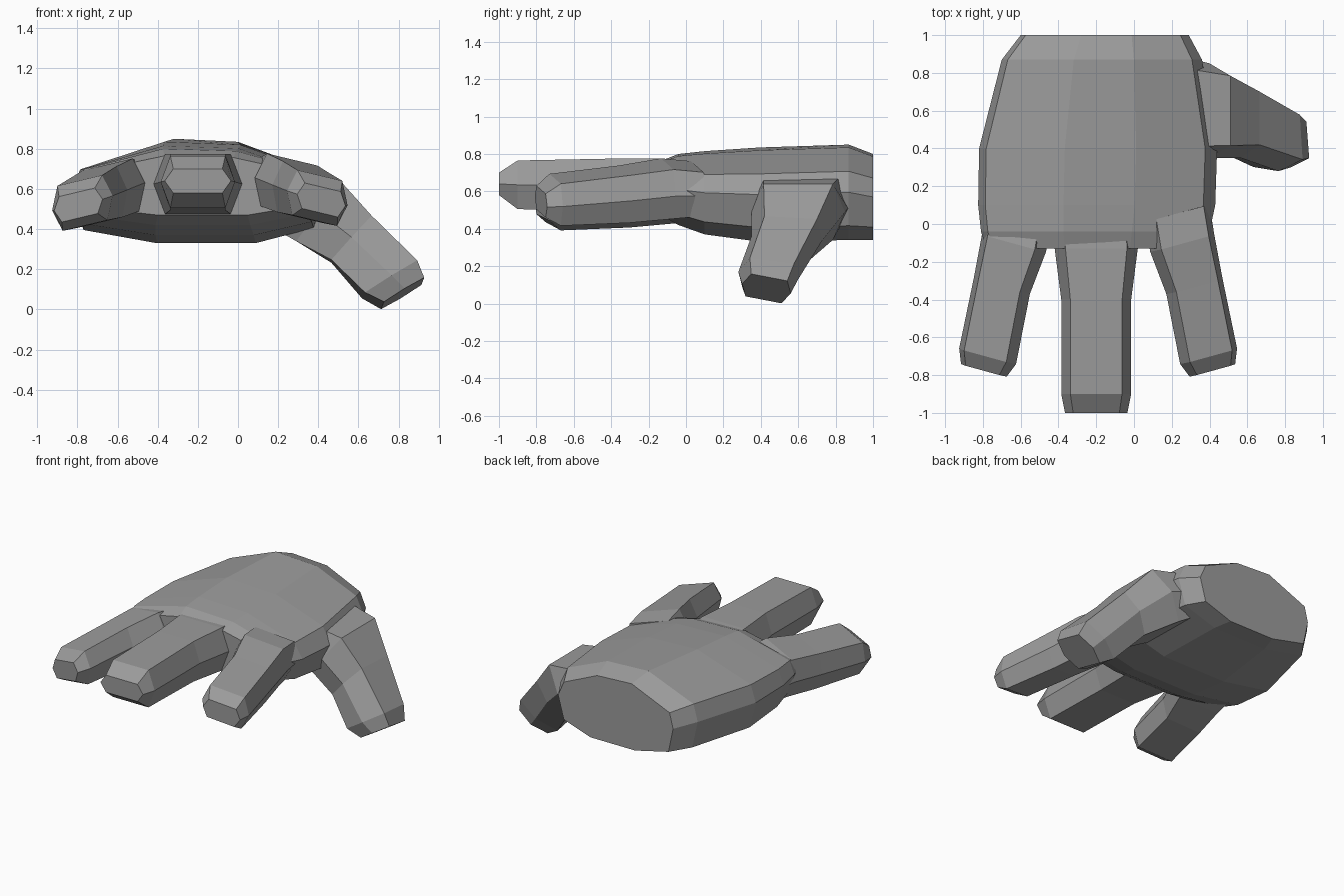
import bpy, bmesh
from mathutils import Vector
from math import radians, sin, cos

if "Cube" in bpy.data.objects:
    bpy.data.objects.remove(bpy.data.objects["Cube"])

grey = bpy.data.materials.new("glove_grey")
grey.diffuse_color = (0.33, 0.33, 0.33, 1)
grey.use_nodes = True
grey.node_tree.nodes["Principled BSDF"].inputs["Base Color"].default_value = grey.diffuse_color


def loft(name, rings):
    """Skin a list of equal-length point rings and cap both ends."""
    bm = bmesh.new()
    loops = [[bm.verts.new(p) for p in r] for r in rings]
    for a, b in zip(loops, loops[1:]):
        n = len(a)
        for i in range(n):
            j = (i + 1) % n
            bm.faces.new((a[i], a[j], b[j], b[i]))
    bm.faces.new(loops[0][::-1])
    bm.faces.new(loops[-1])
    bmesh.ops.recalc_face_normals(bm, faces=bm.faces)
    mesh = bpy.data.meshes.new(name)
    bm.to_mesh(mesh)
    bm.free()
    mesh.materials.append(grey)
    ob = bpy.data.objects.new(name, mesh)
    bpy.context.collection.objects.link(ob)
    return ob


def hexagon(c, a, b, flat=0.74):
    """Six-sided section: side points at +-a, flats at +-b."""
    c, a, b = Vector(c), Vector(a), Vector(b)
    return [c - a, c - a * flat + b, c + a * flat + b,
            c + a, c + a * flat - b, c - a * flat - b]


# Palm: one ten-sided profile scaled along the hand
PROFILE = [(0, .5), (.03, .73), (.36, 1), (.66, .97), (.95, .72),
           (1, .5), (.95, .15), (.72, 0), (.33, 0), (.04, .13)]
PALM = [(1, -.60, .29, .34, .80), (.87, -.70, .36, .34, .85),
        (.40, -.82, .44, .33, .835), (.10, -.825, .43, .37, .815),
        (-.04, -.81, .40, .42, .80), (-.13, -.78, .37, .47, .765)]
hand = loft("hand", [[(xl + (xr - xl) * f, y, zb + (zt - zb) * g) for f, g in PROFILE]
                     for y, xl, xr, zb, zt in PALM])


def finger(name, rings, yaw=0, roll=0, mirror=False, lift=0):
    """Rings are (x, y, z, half width, half height)."""
    across = Vector((cos(yaw) * cos(roll), sin(yaw), sin(roll)))
    up = Vector((-sin(roll) * .5, 0, cos(roll)))
    pts = [hexagon((x, y, z + lift), across * w, up * h) for x, y, z, w, h in rings]
    if mirror:
        pts = [[Vector((-.38 - p.x, p.y, p.z)) for p in r] for r in pts]
    return loft(name, pts)


# Outer fingers, mirrored about the middle finger
OUTER = [(-.61, .06, .59, .18, .12), (-.635, -.10, .59, .18, .135),
         (-.70, -.33, .56, .158, .13), (-.775, -.70, .53, .16, .115),
         (-.795, -.775, .52, .128, .065)]
MIDDLE = [(-.20, .06, .63, .21, .13), (-.20, -.13, .625, .22, .15),
          (-.20, -.40, .635, .185, .14), (-.20, -.90, .635, .185, .13),
          (-.20, -1.0, .64, .165, .06)]
parts = [finger("outer_finger", OUTER, radians(-15), radians(13)),
         finger("index_finger", OUTER, radians(-15), radians(13), True, .025),
         finger("middle_finger", MIDDLE)]

# Thumb, reaching out and down from the side of the palm
parts.append(loft("thumb", [
    hexagon((.20, .62, .55), (0, .28, 0), (.05, 0, .13)),
    hexagon((.40, .60, .49), (0, .25, 0), (.11, 0, .15)),
    hexagon((.565, .54, .35), (0, .19, -.01), (.10, .02, .11)),
    hexagon((.755, .44, .15), (-.01, .16, -.02), (.13, .02, .08)),
    hexagon((.82, .43, .08), (-.01, .13, -.025), (.10, .015, .06))]))

# Weld the digits to the palm into a single surface
bpy.context.view_layer.objects.active = hand
for p in parts:
    m = hand.modifiers.new(p.name, 'BOOLEAN')
    m.operation, m.solver, m.object = 'UNION', 'EXACT', p
    bpy.ops.object.modifier_apply(modifier=m.name)
    bpy.data.objects.remove(p)
